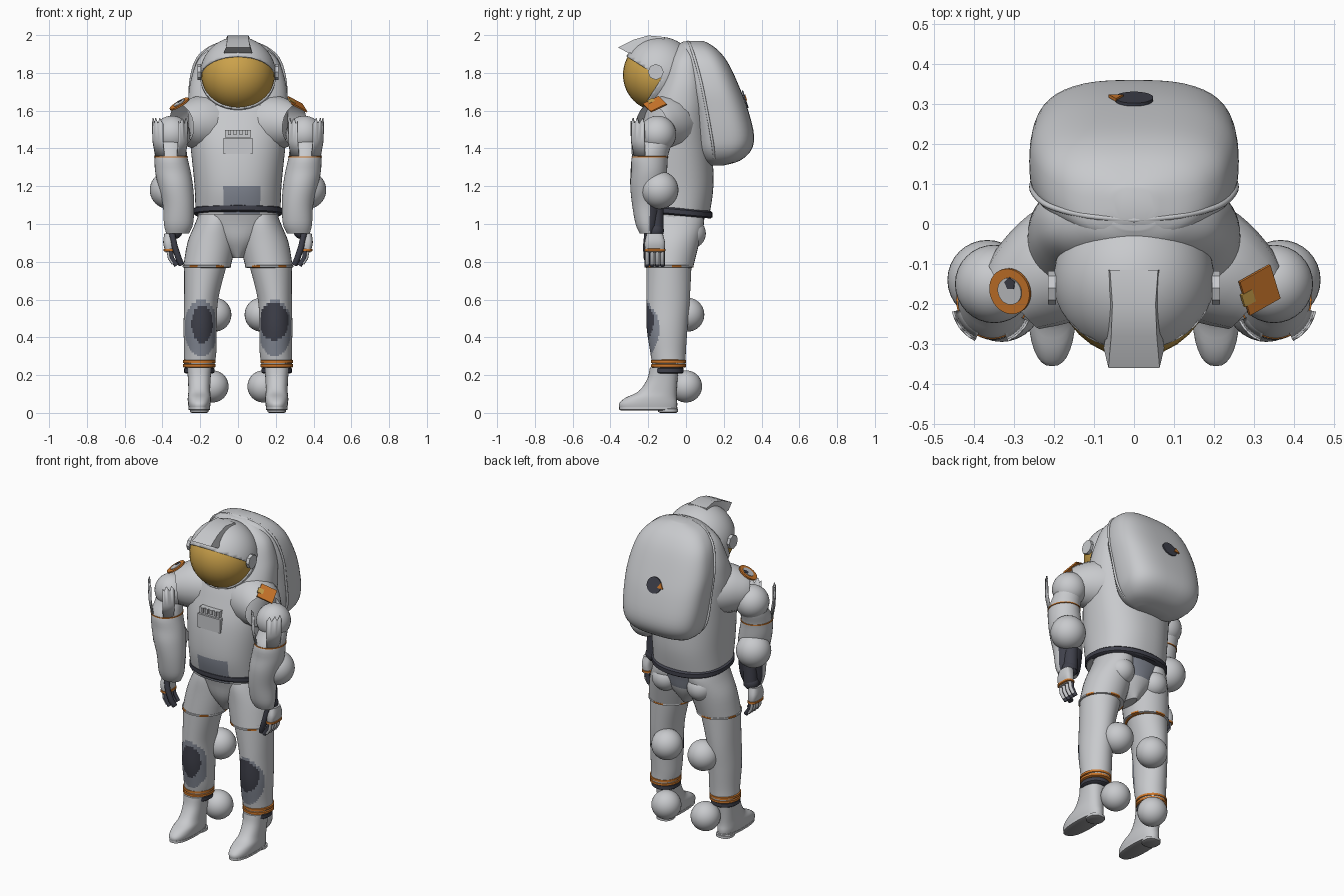
import bpy, bmesh, math
from mathutils import Vector

cube = bpy.data.objects.get("Cube")
if cube:
    bpy.data.objects.remove(cube, do_unlink=True)


def material(name, r, g, b):
    m = bpy.data.materials.new(name)
    m.use_nodes = True
    m.diffuse_color = (r, g, b, 1)
    m.node_tree.nodes["Principled BSDF"].inputs["Base Color"].default_value = (r, g, b, 1)
    return m


WHITE = material("suit white", .58, .59, .61)
GREY = material("sole grey", .3, .3, .31)
SLATE = material("worn slate", .23, .25, .3)
DARK = material("dark rubber", .05, .052, .07)
ORANGE = material("orange trim", .62, .19, .025)
GOLD = material("visor gold", .6, .36, .07)
meshes = []


def finish(name, bm, mats, paint=None):
    bmesh.ops.recalc_face_normals(bm, faces=bm.faces[:])
    bm.normal_update()
    if paint:
        for f in bm.faces:
            f.material_index = paint(f.calc_center_median(), f.normal)
    me = bpy.data.meshes.new(name)
    bm.to_mesh(me)
    bm.free()
    for m in mats:
        me.materials.append(m)
    o = bpy.data.objects.new(name, me)
    bpy.context.collection.objects.link(o)
    meshes.append(o)
    return o


def blend(rows, steps):
    """Smooth interpolation through section rows."""
    out = []
    for i in range(len(rows) - 1):
        a, b, c, d = (rows[min(max(i + k, 0), len(rows) - 1)] for k in (-1, 0, 1, 2))
        for j in range(steps):
            t = j / steps
            out.append([q + t * (r - p) / 2 + t * t * (p - 2.5 * q + 2 * r - w / 2)
                        + t ** 3 * (1.5 * (q - r) + (w - p) / 2)
                        for p, q, r, w in zip(a, b, c, d)])
    return out + [rows[-1]]


def loft(name, rows, mats, s=1, n=32, e=2, steps=4, tilt=0, paint=None):
    """Skin stacked super-ellipses given as (x, y, z, half width, half depth)."""
    bm = bmesh.new()
    rings = []
    for x, y, z, rx, ry in blend(rows, steps):
        ring = []
        for k in range(n):
            a = math.tau * k / n
            c, d = (math.copysign(abs(v) ** (2 / e), v) for v in (math.cos(a), math.sin(a)))
            ring.append(bm.verts.new((s * (x + rx * c), y + ry * d, z + tilt * ry * d)))
        rings.append(ring)
    for lo, hi in zip(rings, rings[1:]):
        for k in range(n):
            bm.faces.new((lo[k], lo[k - 1], hi[k - 1], hi[k]))
    bm.faces.new(rings[0])
    bm.faces.new(rings[-1])
    return finish(name, bm, mats, paint)


def band(name, x, y, z, rx, ry, h, mats, s=1, **kw):
    rows = [(x, y, z + h * t, rx - d, ry - d) for t, d in ((-.5, .01), (-.3, 0), (.3, 0), (.5, .01))]
    return loft(name, rows, mats, s, steps=1, **kw)


def ball(name, loc, r, mat):
    bm = bmesh.new()
    bmesh.ops.create_uvsphere(bm, u_segments=32, v_segments=20, radius=r)
    bmesh.ops.translate(bm, verts=bm.verts[:], vec=loc)
    return finish(name, bm, [mat])


def box(name, loc, size, mat):
    bm = bmesh.new()
    bmesh.ops.create_cube(bm, size=1)
    bmesh.ops.scale(bm, verts=bm.verts[:], vec=size)
    bmesh.ops.translate(bm, verts=bm.verts[:], vec=loc)
    return finish(name, bm, [mat])


def disc(name, loc, normal, r, mat, sides=32, depth=.008):
    bm = bmesh.new()
    bmesh.ops.create_cone(bm, cap_ends=True, segments=sides, radius1=r, radius2=r, depth=depth)
    o = finish(name, bm, [mat])
    o.location = loc
    o.rotation_euler = Vector(normal).to_track_quat('Z', 'Y').to_euler()
    return o


def tube(name, pts, r, mat, taper=None):
    """Round tube along points; a tapered one stays open at its ends."""
    cu = bpy.data.curves.new(name, 'CURVE')
    cu.dimensions = '3D'
    cu.bevel_depth, cu.bevel_resolution, cu.use_fill_caps = r, 6, not taper
    sp = cu.splines.new('POLY')
    sp.points.add(len(pts) - 1)
    for p, co, k in zip(sp.points, pts, taper or [1] * len(pts)):
        p.co, p.radius = (*co, 1), k
    sp.use_smooth = True
    cu.materials.append(mat)
    o = bpy.data.objects.new(name, cu)
    bpy.context.collection.objects.link(o)


# Torso with worn belly patch, belt and pelvis
loft("torso", [(0, -.07, 1.05, .225, .195), (0, -.075, 1.2, .23, .22), (0, -.07, 1.4, .25, .21),
               (0, -.05, 1.55, .265, .185), (0, -.03, 1.65, .265, .165), (0, -.01, 1.76, .25, .135),
               (0, 0, 1.87, .21, .1), (0, .015, 1.94, .13, .07), (0, .03, 1.965, .06, .045)],
     [WHITE, SLATE], n=64, e=2.3, steps=6,
     paint=lambda c, n: int(-.085 < c.x < .12 and c.z < 1.19 and n.y < -.3))
band("belt", 0, -.07, 1.067, .236, .21, .04, [DARK], n=48, e=2.2, tilt=-.09)
loft("pelvis", [(0, -.06, .82, .03, .08), (0, -.06, .91, .13, .13), (0, -.06, 1, .205, .15),
                (0, -.06, 1.07, .215, .17)], [WHITE, SLATE],
     paint=lambda c, n: int(n.y > .3 and abs(c.x) < .09 and c.z > .93))

# Backpack with piping and round badge
loft("backpack", [(0, .16, 1.31, .1, .04), (0, .185, 1.335, .18, .1), (0, .2, 1.39, .23, .145),
                  (0, .2, 1.47, .25, .16), (0, .175, 1.6, .26, .155), (0, .14, 1.72, .26, .145),
                  (0, .105, 1.84, .235, .125), (0, .075, 1.91, .19, .105), (0, .05, 1.95, .13, .08),
                  (0, .05, 1.97, .05, .04)], [WHITE], n=48, e=2.8)
arch = blend([(.19, .15, 1.35), (.241, .14, 1.43), (.252, .11, 1.6), (.252, .08, 1.75), (.212, .045, 1.88),
              (.115, .02, 1.95), (0, .01, 1.964)], 5)
tube("backpack_piping", arch + [(-x, y, z) for x, y, z in arch[-2::-1]], .007, WHITE)
disc("pack_badge", (0, .313, 1.66), (0, .95, .3), .048, DARK)
disc("pack_badge_accent", (-.045, .317, 1.663), (0, .95, .3), .022, ORANGE, 3)

# Helmet: gold globe under a shell opened at the face
head = Vector((0, -.14, 1.79))
ball("visor", head, .194, GOLD)
bm = bmesh.new()
bmesh.ops.create_uvsphere(bm, u_segments=48, v_segments=32, radius=.201)
brow, cheek = Vector((0, .63, 1)), Vector((0, 1, -.643))
for no, d in ((brow, -.013), (cheek, .023)):
    bmesh.ops.bisect_plane(bm, geom=bm.verts[:] + bm.edges[:] + bm.faces[:],
                           plane_co=no * d / no.length_squared, plane_no=no)
face = [f for f in bm.faces if f.calc_center_median().dot(brow) < -.013
        and f.calc_center_median().dot(cheek) < .023]
bmesh.ops.delete(bm, geom=face, context='FACES')
bmesh.ops.translate(bm, verts=bm.verts[:], vec=head)
shell = finish("helmet_shell", bm, [WHITE])
shell.modifiers.new("thickness", 'SOLIDIFY').thickness = .01

# Helmet crest lofted from front to back: y, top z, bottom y, bottom z, half width
bm = bmesh.new()
rings = []
for y, zt, yb, zb, w in ((-.36, 1.935, -.31, 1.908, .064), (-.28, 1.975, -.27, 1.9, .057),
                         (-.2, 1.998, -.2, 1.93, .054), (-.115, 1.99, -.115, 1.95, .06)):
    rings.append([bm.verts.new(p) for p in ((-w, y, zt), (w, y, zt), (w + .012, yb, zb), (-w - .012, yb, zb))])
for a, b in zip(rings, rings[1:]):
    for k in range(4):
        bm.faces.new((a[k], a[k - 1], b[k - 1], b[k]))
bm.faces.new(rings[0])
bm.faces.new(rings[-1])
finish("helmet_crest", bm, [WHITE])

# Chest control panel
box("chest_panel", (0, -.268, 1.412), (.155, .04, .085), WHITE)
box("control_block", (0, -.262, 1.478), (.135, .04, .04), WHITE)
for i in range(4):
    box("control_switch", (-.045 + .03 * i, -.282, 1.484), (.016, .016, .028), WHITE)


def knee(c, n):
    if n.y > -.35:
        return 0
    left = c.x > 0
    d = ((abs(c.x) - .19) / (.078 if left else .056)) ** 2 + ((c.z - (.485 if left else .47)) / .1) ** 2
    worn = ((abs(c.x) - .195) / .088) ** 2 + ((c.z - .45) / .15) ** 2
    return 2 if d < 1 else int(worn < 1)


for s, side in ((1, "left_"), (-1, "right_")):
    # Helmet side hub
    disc(side + "helmet_hub", (s * .205, -.16, 1.805), (s, 0, 0), .042, WHITE, 8, .02)

    # Shoulder cone, open where the arm enters
    cone = blend([(.06, -.03, 1.53, 1.5), (.19, -.105, 1.535, 1.4), (.26, -.15, 1.53, 1.2), (.3, -.18, 1.525, 1)], 4)
    tube(side + "shoulder", [(s * x, y, z) for x, y, z, k in cone], .105, WHITE, [row[3] for row in cone])

    # Arm
    ball(side + "upper_arm_joint", (s * .35, -.15, 1.475), .098, WHITE)
    ball(side + "elbow_joint", (s * .367, -.14, 1.18), .1, WHITE)
    loft(side + "sleeve", [(.355, -.15, 1.52, .05, .06), (.355, -.155, 1.44, .078, .08),
                           (.355, -.19, 1.36, .086, .095), (.345, -.195, 1.28, .094, .095),
                           (.33, -.2, 1.2, .092, .095), (.315, -.205, 1.1, .083, .08),
                           (.315, -.205, 1, .077, .062), (.32, -.2, .95, .06, .045)], [WHITE, DARK], s,
         paint=lambda c, n: int(n.y > .2 and c.z < 1.09))
    band(side + "arm_stripe", .355, -.19, 1.355, .09, .098, .01, [ORANGE], s)

    # Torn sleeve flaps, outer and inner
    for start, count in ((-65, 10), (-155, 8)):
        bm = bmesh.new()
        strip = []
        for k in range(count):
            a = math.radians(start + 6 * k)
            c, d = s * math.cos(a), math.sin(a)
            strip.append([bm.verts.new((s * .355 + r * c, -.2 + r * d, z))
                          for r, z in ((.086, 1.36), (.1, 1.44), (.102, 1.53 + .015 * (k % 3)))])
        for a, b in zip(strip, strip[1:]):
            for k in range(2):
                bm.faces.new((a[k], b[k], b[k + 1], a[k + 1]))
        flap = finish(side + "torn_flap", bm, [WHITE])
        flap.modifiers.new("thickness", 'SOLIDIFY').thickness = .006

    # Glove
    tube(side + "inner_forearm", [(s * .33, -.16, 1.1), (s * .335, -.16, .95)], .042, DARK)
    ball(side + "wrist_joint", (s * .337, -.162, .965), .045, DARK)
    loft(side + "palm", [(.36, -.165, .85, .024, .05), (.366, -.165, .9, .03, .054),
                         (.36, -.165, .95, .03, .042)], [WHITE], s, e=3)
    band(side + "knuckle_band", .363, -.165, .862, .031, .056, .018, [ORANGE], s, e=3)
    tube(side + "thumb", [(s * .35, -.205, .95), (s * .335, -.212, .88), (s * .315, -.208, .82),
                          (s * .3, -.195, .785)], .016, DARK)
    for i in range(4):
        y = -.206 + .027 * i
        tube(side + "finger", [(s * .358, y, .87), (s * .352, y, .82), (s * .325, y, .78)], .013, DARK)
        tube(side + "finger_guard", [(s * .368, y, .86), (s * .362, y, .82), (s * .342, y, .79)], .01, WHITE)

    # Shorts leg with broken orange hem
    loft(side + "thigh", [(.165, -.09, .77, .125, .128), (.14, -.07, .9, .128, .14),
                          (.12, -.055, 1, .108, .15), (.11, -.05, 1.06, .095, .14)], [WHITE], s)
    band(side + "thigh_hem", .165, -.09, .776, .128, .131, .016, [WHITE, ORANGE], s, n=48,
         paint=lambda c, n: int(math.sin(5 * math.atan2(c.y + .09, abs(c.x) - .165)) > .5))
    ball(side + "seat_joint", (s * .12, .025, .95), .08, WHITE)

    # Lower leg with worn knee
    loft(side + "lower_leg", [(.17, -.09, .8, .115, .12), (.195, -.095, .6, .09, .115),
                              (.2, -.1, .45, .088, .108), (.2, -.095, .32, .085, .094),
                              (.205, -.09, .25, .08, .088)], [WHITE, SLATE, DARK], s, n=64, steps=10, paint=knee)
    ball(side + "knee_joint", (s * .125, .007, .52), .09, WHITE)
    ball(side + "ankle_joint", (s * .135, 0, .14), .085, WHITE)
    for z in (.25, .272):
        band(side + "orange_cuff", .205, -.092, z, .087, .093, .022, [ORANGE], s)
    band(side + "dark_cuff", .205, -.097, .225, .08, .085, .035, [DARK], s)

    # Boot with sole and heel
    loft(side + "boot", [(.205, -.2, .022, .055, .152), (.205, -.2, .05, .06, .154),
                         (.205, -.185, .08, .061, .135), (.205, -.15, .115, .058, .1),
                         (.205, -.125, .18, .06, .08), (.205, -.115, .24, .066, .076)], [WHITE], s, e=2.4)
    for part, y, z, rx, ry, h in (("sole", -.2, .024, .058, .154, .022), ("heel", -.095, .013, .05, .052, .026)):
        band(side + part, .205, y, z, rx, ry, h, [WHITE, GREY], s, e=2.4, paint=lambda c, n: int(n.z < -.3))

# Shoulder badges: square on the left, ring on the right
disc("left_badge", (.314, -.165, 1.634), (.55, -.22, .8), .068, ORANGE, 4)
disc("left_badge_accent", (.285, -.185, 1.65), (.55, -.22, .8), .024, GOLD, 4)
for part, r, mat, lift in (("ring", .058, ORANGE, 0), ("centre", .034, WHITE, .004)):
    disc("right_badge_" + part, (-.31, -.168, 1.636 + lift), (-.5, -.22, .84), r, mat)
disc("right_badge_mark", (-.309, -.149, 1.648), (-.5, -.22, .84), .016, DARK, 5)

# Smooth shading with crisp edges
for o in bpy.context.selected_objects:
    o.select_set(False)
for o in meshes:
    o.select_set(True)
bpy.context.view_layer.objects.active = meshes[0]
bpy.ops.object.shade_smooth_by_angle(angle=math.radians(40))
